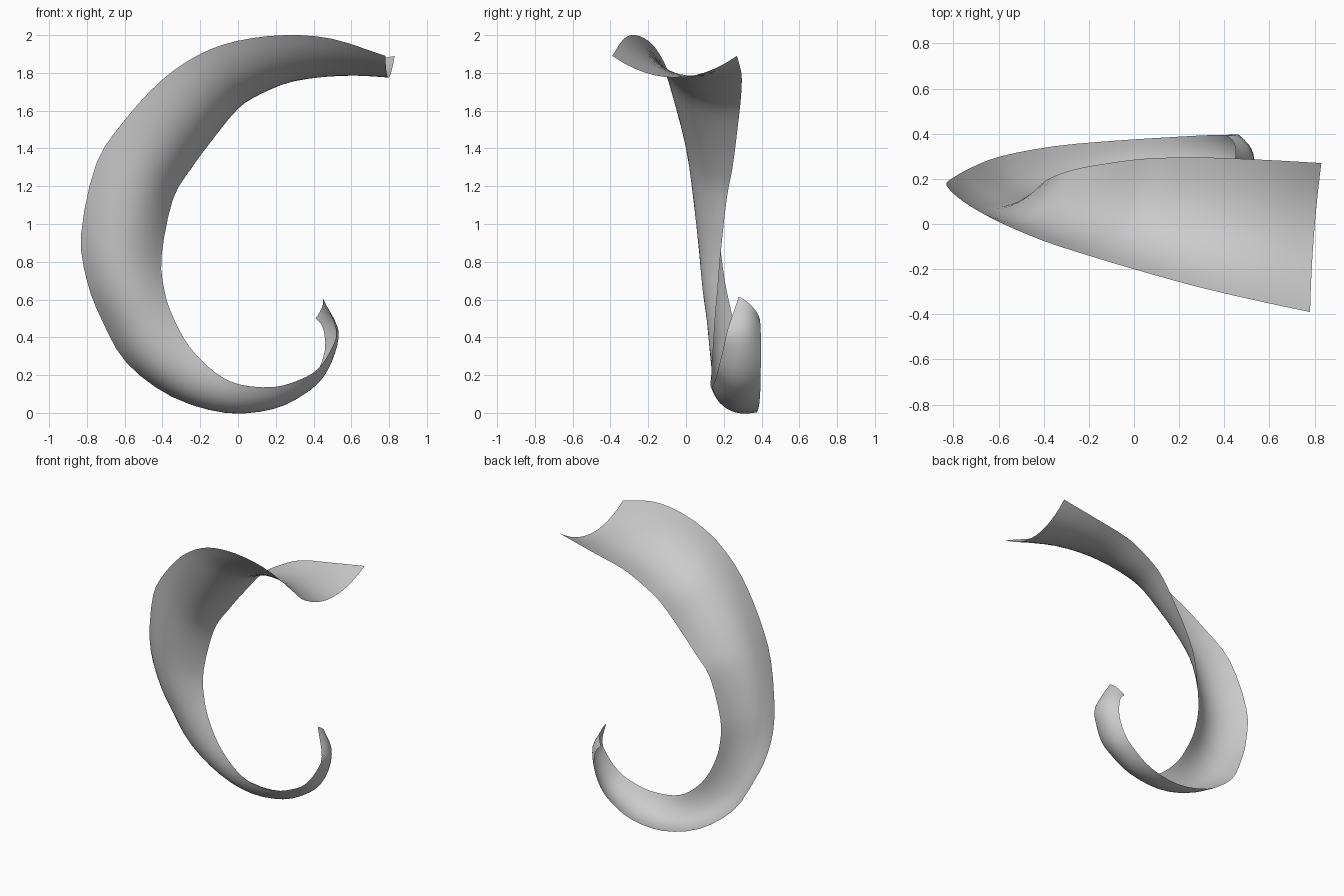
import bpy
from mathutils import Vector

cube = bpy.data.objects.get("Cube")
if cube:
    bpy.data.objects.remove(cube, do_unlink=True)

STEPS_PER_SPAN = 3      # smoothing steps between two stations
CROSS_SEGMENTS = 12     # segments across the ribbon

# Outer rail, from the wide upper end round to the curled tail
outer_rail = [
    (.78, -.39, 1.89), (.5, -.33, 1.98), (.25, -.27, 2), (0, -.2, 1.97),
    (-.2, -.14, 1.9), (-.4, -.075, 1.765), (-.6, .01, 1.55), (-.75, .095, 1.32),
    (-.83, .17, .95), (-.8, .205, .7), (-.72, .25, .49), (-.59, .3, .265),
    (-.35, .345, .085), (-.07, .37, .005), (.17, .385, .03), (.32, .393, .11),
    (.41, .395, .2), (.46, .397, .33), (.45, .395, .45), (.41, .39, .5)]

# Inner rail, station by station beside the outer one
inner_rail = [
    (.83, .27, 1.89), (.56, .285, 1.835), (.3, .295, 1.78), (.13, .293, 1.7),
    (0, .285, 1.61), (-.14, .265, 1.44), (-.25, .245, 1.29), (-.345, .215, 1.13),
    (-.405, .182, .83), (-.39, .168, .65), (-.345, .155, .51), (-.257, .145, .35),
    (-.125, .135, .217), (.01, .13, .15), (.19, .137, .137), (.325, .155, .175),
    (.42, .17, .23), (.49, .195, .33), (.52, .22, .44), (.445, .28, .615)]

# Depth of the bowed cross-section at each station
bow_depth = [.115, .115, .115, .12, .12, .12, .12, .125, .11, .1,
             .09, .085, .075, .065, .055, .05, .045, .04, .04, .025]


def smooth_rail(points):
    """Catmull-Rom interpolation through the given points."""
    pts = [Vector(p) for p in points]
    pts = [pts[0] * 2 - pts[1]] + pts + [pts[-1] * 2 - pts[-2]]
    result = []
    for a, b, c, d in zip(pts, pts[1:], pts[2:], pts[3:]):
        for step in range(STEPS_PER_SPAN):
            t = step / STEPS_PER_SPAN
            result.append(b + (c - a) * (t / 2)
                          + (a * 2 - b * 5 + c * 4 - d) * (t * t / 2)
                          + (b * 3 - a - c * 3 + d) * (t ** 3 / 2))
    return result + [pts[-2]]


def ribbon_rows(outer, inner, depths):
    """Bow a parabolic section between the two rails at every station."""
    centre = [(a + b) / 2 for a, b in zip(outer, inner)]
    last = len(centre) - 1
    rows = []
    for i, (a, b) in enumerate(zip(outer, inner)):
        tangent = centre[min(i + 1, last)] - centre[max(i - 1, 0)]
        bulge = tangent.cross(b - a).normalized() * depths[i].x
        for j in range(CROSS_SEGMENTS + 1):
            u = j / CROSS_SEGMENTS
            rows.append(a.lerp(b, u) + bulge * (4 * u * (1 - u)))
    return rows


# Plain grey surface
grey = bpy.data.materials.new("plain_grey")
grey.use_nodes = True
colour = (.6, .6, .6, 1)
grey.diffuse_color = colour
grey.node_tree.nodes["Principled BSDF"].inputs["Base Color"].default_value = colour

# Twisted, curled ribbon
outer = smooth_rail(outer_rail)
inner = smooth_rail(inner_rail)
depths = smooth_rail([(d, 0, 0) for d in bow_depth])
verts = ribbon_rows(outer, inner, depths)
width = CROSS_SEGMENTS + 1
faces = [(i * width + j, i * width + j + 1, (i + 1) * width + j + 1, (i + 1) * width + j)
         for i in range(len(outer) - 1) for j in range(CROSS_SEGMENTS)]
mesh = bpy.data.meshes.new("curled_ribbon")
mesh.from_pydata(verts, [], faces)
mesh.materials.append(grey)
mesh.shade_smooth()
ribbon = bpy.data.objects.new("curled_ribbon", mesh)
bpy.context.collection.objects.link(ribbon)
